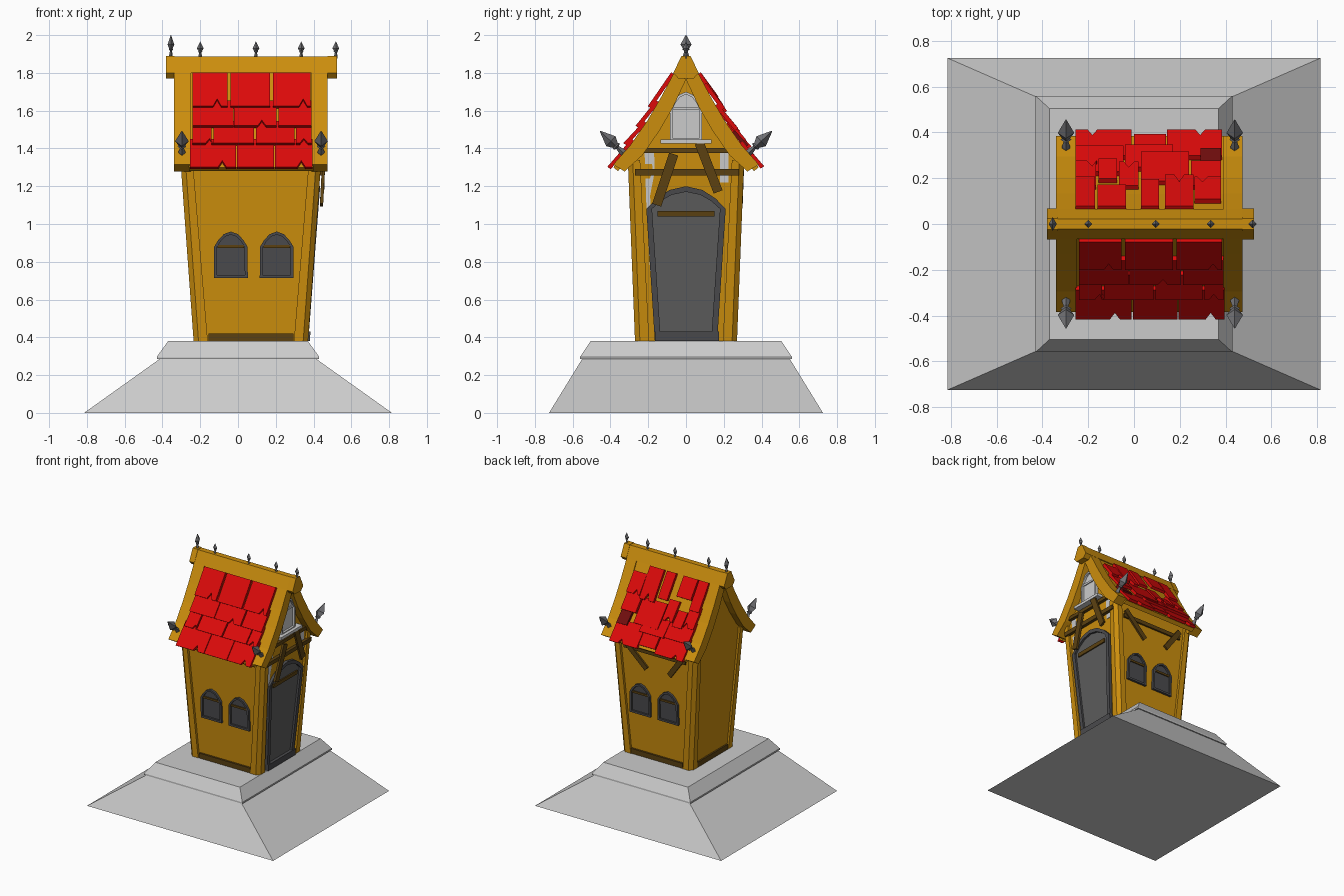
import bpy
import bmesh
from mathutils import Vector as V

if "Cube" in bpy.data.objects:
    bpy.data.objects.remove(bpy.data.objects["Cube"])


def material(name, c):
    m = bpy.data.materials.new(name)
    m.diffuse_color = (*c, 1)
    m.use_nodes = True
    m.node_tree.nodes["Principled BSDF"].inputs["Base Color"].default_value = m.diffuse_color
    return m


WOOD = material("ochre", (0.60, 0.27, 0.004))
BROWN = material("brown", (0.11, 0.055, 0.006))
RED = material("red", (0.72, 0.003, 0.003))
DRED = material("dark_red", (0.16, 0.004, 0.004))
DARK = material("dark_grey", (0.07, 0.07, 0.075))
IRON = material("iron", (0.17, 0.17, 0.18))
PANE = material("pane_grey", (0.11, 0.11, 0.11))


def mesh(name, verts, faces, mat=None):
    me = bpy.data.meshes.new(name)
    me.from_pydata([tuple(v) for v in verts], [], faces)
    bm = bmesh.new()
    bm.from_mesh(me)
    bmesh.ops.recalc_face_normals(bm, faces=bm.faces)
    bm.to_mesh(me)
    bm.free()
    ob = bpy.data.objects.new(name, me)
    bpy.context.collection.objects.link(ob)
    if mat:
        me.materials.append(mat)
    return ob


def loft(name, rings, mat=None):
    """Skin equal-length rings and cap both ends."""
    n = len(rings[0])
    faces = [(k*n+i, k*n+(i+1) % n, (k+1)*n+(i+1) % n, (k+1)*n+i)
             for k in range(len(rings)-1) for i in range(n)]
    faces += [tuple(range(n)), tuple(range((len(rings)-1)*n, len(rings)*n))]
    return mesh(name, [v for r in rings for v in r], faces, mat)


def prism(name, pts, d0, d1, place, mat=None):
    return loft(name, [[place(u, v, d) for u, v in pts] for d in (d0, d1)], mat)


def frame(name, outer, inner, d0, d1, place, mat):
    n = len(outer)
    loops = [(outer, d0), (outer, d1), (inner, d1), (inner, d0)]
    verts = [place(u, v, d) for p, d in loops for u, v in p]
    faces = [(k*n+i, k*n+(i+1) % n, (k+1) % 4*n+(i+1) % n, (k+1) % 4*n+i)
             for k in range(4) for i in range(n)]
    return mesh(name, verts, faces, mat)


def rect(u0, u1, v0, v1):
    return [(u0, v0), (u1, v0), (u1, v1), (u0, v1)]


def plank(p, q, w):
    p, q = V(p), V(q)
    d = (q-p).normalized()
    s = V((-d.y, d.x))*w/2
    return [tuple(a) for a in (p-s, q-s, q+s, p+s)]


def arch(c, wb, wt, v0, vs, v1, k=0.0):
    """Arched outline; k shrinks it evenly for the inner edge of a frame."""
    wb, wt, v0, v1 = wb-k, wt-k, v0+k, v1-k
    h = v1-vs
    half = [(wb, v0), (wt, vs), (wt*.75, vs+h*.45), (wt*.42, vs+h*.83)]
    return [(c+a, b) for a, b in half] + [(c, v1)] + [(c-a, b) for a, b in reversed(half)]


# Placement on the leaning walls: u along the wall, z up, d outward
def grow(z):
    return (z-.38)/.91


def front(u, z, d):
    return V((u, -.252-.033*grow(z)-d, z))


def back(u, z, d):
    return V((u, .252+.033*grow(z)+d, z))


def right(u, z, d):
    return V((.35+.07*min(grow(z), 1)+d, u, z))


def along_x(u, v, d):
    return V((d, u, v))


def box_ring(x0, x1, y, z):
    return [V(p) for p in ((x0, -y, z), (x1, -y, z), (x1, y, z), (x0, y, z))]


# Stone base
loft("base_slope", [box_ring(-.815, .815, .725, 0), box_ring(-.415, .415, .55, .285)])
loft("base_plinth", [box_ring(-.43, .43, .56, .285), box_ring(-.43, .43, .56, .297),
                     box_ring(-.37, .37, .505, .38)])

# Walls and gable
loft("walls", [box_ring(-.22, .35, .252, .38), box_ring(-.285, .42, .285, 1.29)], WOOD)
prism("gable_wall", [(-.285, 1.29), (.285, 1.29), (.285, 1.37), (.2, 1.5), (.05, 1.78),
                     (-.05, 1.78), (-.2, 1.5), (-.285, 1.37)], -.285, .42, along_x, WOOD)

# Chamfered corner posts and foot rails
for sx in (-1, 1):
    for sy in (-1, 1):
        rings = []
        for z, hx, y, w in ((.38, .303, .27, .075), (1.34, .373, .308, .065)):
            cx = .068 + sx*hx
            rings.append([V((cx-sx*a, sy*(y-b), z)) for a, b in
                          ((.026, 0), (w, 0), (w, w), (0, w), (0, .026))])
        loft("corner_post", rings, WOOD)
for place in (front, back):
    prism("foot_rail", rect(-.155, .295, .38, .42), 0, .015, place, BROWN)
prism("left_foot_rail", rect(-.19, .19, .38, .42), -.235, -.2, along_x, BROWN)

# Front and back windows
for place in (front, back):
    for c in (-.038, .205):
        out = arch(c, .09, .088, .715, .88, .96)
        inn = arch(c, .09, .088, .715, .88, .96, .016)
        frame("window_frame", out, inn, -.01, .018, place, DARK)
        prism("window_pane", inn, -.01, .004, place, DARK)
        prism("window_bar", rect(c-.07, c+.07, .872, .888), 0, .012, place, BROWN)

# Door
out = arch(0, .165, .21, .38, 1.08, 1.2)
inn = arch(0, .165, .21, .38, 1.08, 1.2, .03)
frame("door_frame", out, inn, -.01, .022, right, DARK)
prism("door_panel", inn, -.01, .006, right, PANE)
prism("door_step", rect(-.165, .175, .38, .43), 0, .03, right, DARK)
prism("door_bar", rect(-.15, .15, 1.04, 1.07), 0, .016, right, BROWN)

# Bare plaster patches beside the door
prism("plaster_patch", [(-.19, .75), (-.17, .76), (-.19, 1.15), (-.165, 1.28), (-.17, 1.4),
                        (-.22, 1.4), (-.21, 1.1)], 0, .004, right)
prism("plaster_patch", rect(.18, .225, 1.22, 1.4), 0, .004, right)

# Gable window
out = arch(0, .085, .085, 1.44, 1.61, 1.7)
inn = arch(0, .085, .085, 1.44, 1.61, 1.7, .014)
frame("gable_window_frame", out, inn, -.01, .025, right, None)
prism("gable_window_pane", inn, -.01, .008, right)
prism("gable_window_bar", rect(-.07, .07, 1.605, 1.62), 0, .016, right)
prism("gable_sill", rect(-.135, .135, 1.425, 1.447), 0, .05, right)

# Timber beams over the door
for p in (rect(-.27, .28, 1.258, 1.29), rect(-.24, .25, 1.375, 1.402)):
    prism("cross_beam", p, .005, .03, right, BROWN)
for a, b in (((-.065, 1.37), (-.155, 1.1)), ((.07, 1.43), (.17, 1.17))):
    prism("loose_brace", plank(a, b, .05), .028, .045, right, BROWN)

# Timber braces on the back wall
prism("back_beam", rect(-.2, .34, 1.22, 1.25), 0, .014, back, BROWN)
for a, b in (((-.19, 1.28), (-.06, 1.1)), ((.33, 1.28), (.14, 1.1))):
    prism("back_brace", plank(a, b, .04), .008, .022, back, BROWN)

# Roof slabs and end boards follow one side profile, mirrored
R = [(.05, 1.81), (.13, 1.66), (.2, 1.54), (.29, 1.41), (.385, 1.30)]
for s in (-1, 1):
    slab = [(s*y, z) for y, z in R] + [(s*(y-.025), z-.02) for y, z in reversed(R)]
    prism("roof_slab", slab, -.26, .40, along_x, WOOD)
    top = [(y+.004, z+.008) for y, z in R[:-1]] + [(.385, 1.315)]
    low = [(max(y-.06, 0), z-.045) for y, z in R[:-1]] + [(.325, 1.278)]
    board = [(s*y, z) for y, z in top + low[::-1]]
    for x0, x1 in ((-.34, -.25), (.39, .475)):
        prism("end_board", board, x0, x1, along_x, WOOD)

# Ridge beam with heavier ends
prism("ridge_beam", [(-.065, 1.80), (.065, 1.80), (.022, 1.887), (-.022, 1.887)], -.375, .522, along_x, WOOD)
for x0, x1 in ((-.38, -.335), (.475, .525)):
    prism("ridge_end", [(-.04, 1.77), (.04, 1.77), (.067, 1.80), (.024, 1.89),
                        (-.024, 1.89), (-.067, 1.80)], x0, x1, along_x, WOOD)


# Roof tiles: (x0, x1, top y, bottom y, notch)
def roof_z(y):
    for (a, za), (b, zb) in zip(R, R[1:]):
        if y <= b or b == R[-1][0]:
            return za + (zb-za)*(y-a)/(b-a)


def tile(s, x0, x1, y0, y1, notch=0, mat=RED, lift=.022):
    n = V((0, .84*s, .54))
    A, B = V((0, s*y0, roof_z(y0))), V((0, s*y1, roof_z(y1)))
    if y1 > .37:
        lift = .004

    def place(u, t, d):
        return A.lerp(B, t) + V((u, 0, 0)) + n*(lift*t + d)
    pts = [(x0, 0), (x1, 0), (x1, 1)]
    if notch:
        c = x0 + (x1-x0)*notch
        pts += [(c+.022, 1), (c, .78), (c-.022, 1)]
    prism("roof_tile", pts + [(x0, 1)], 0, .022, place, mat)


front_rows = [(.06, .165, (-.24, -.055, -.04, .17, .185, .385), (.7, 0, .8)),
              (.14, .23, (-.24, -.025, -.02, .205, .215, .39), (0, .65, 0)),
              (.205, .295, (-.24, -.14, -.13, .085, .095, .30, .307, .39), (.9, 0, 0, .5)),
              (.27, .395, (-.255, -.01, -.005, .19, .195, .395), (.7, 0, .7))]
for y0, y1, xs, notches in front_rows:
    for i, k in enumerate(notches):
        tile(-1, xs[2*i], xs[2*i+1], y0, y1, k)
back_tiles = [(-.255, -.01, .28, .392, .3), (0, .14, .27, .372, 0), (.145, .385, .28, .392, .6),
              (-.255, -.045, .21, .305, 0), (-.04, .17, .23, .31, 0),
              (-.255, -.165, .15, .24, .8), (-.155, -.075, .18, .25, 0), (-.065, .02, .15, .235, .5),
              (.03, .24, .17, .28, 0), (.25, .38, .15, .24, 0),
              (-.255, -.17, .06, .17, 0), (-.16, -.035, .06, .135, 0), (.03, .11, .06, .16, 0),
              (.135, .26, .06, .18, .5), (.265, .38, .09, .17, .3)]
for t in back_tiles:
    tile(1, *t)
tile(1, .29, .38, .24, .3, 0, DRED, .015)


# Iron spikes: four-sided, collar then blade
def spike(name, p, q, rx, rs):
    p, q = V(p), V(q)
    side = V((1, 0, 0))
    other = (q-p).normalized().cross(side)
    rings = []
    for t, r in ((-.1, .5), (.1, .5), (.28, .28), (.33, .65), (.38, .5), (.56, 1), (1, .06)):
        c = p.lerp(q, t)
        rings.append([c+side*rx*r, c+other*rs*r, c-side*rx*r, c-other*rs*r])
    loft(name, rings, IRON)


for x, h in ((-.355, 2.0), (-.2, 1.965), (.095, 1.965), (.335, 1.965), (.518, 1.965)):
    spike("ridge_spike", (x, 0, 1.885), (x, 0, h), .018, .03 if h == 2.0 else .018)
for x in (-.297, .44):
    for s in (-1, 1):
        spike("eave_spike", (x, s*.325, 1.37), (x, s*.455, 1.492), .036, .036)
